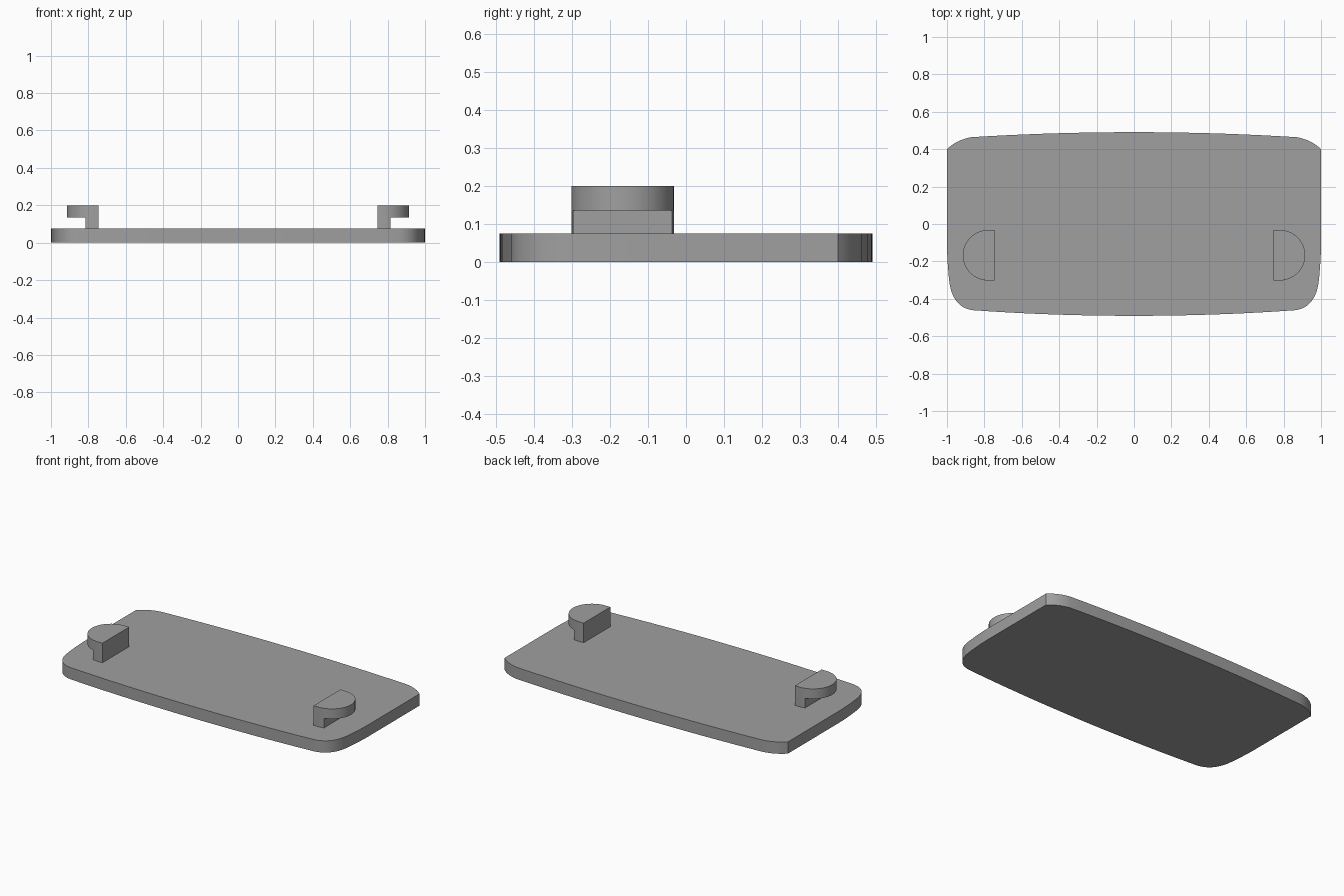
import bpy, bmesh, math
from mathutils import Vector

if "Cube" in bpy.data.objects:
    bpy.data.objects.remove(bpy.data.objects["Cube"])

grey = bpy.data.materials.new("mid grey")
grey.diffuse_color = (0.35, 0.35, 0.35, 1)
grey.use_nodes = True
grey.node_tree.nodes["Principled BSDF"].inputs["Base Color"].default_value = grey.diffuse_color


def bezier(a, b, c, n):
    """Points on a quadratic curve from a to c, steered by b."""
    a, b, c = Vector(a), Vector(b), Vector(c)
    return [a * (1 - t) ** 2 + b * 2 * t * (1 - t) + c * t * t
            for t in (i / n for i in range(n + 1))]


def clean(points):
    """Drop repeated neighbours from a closed outline."""
    return [p for i, p in enumerate(points) if (p - points[i - 1]).length > 1e-4]


def prism(bm, outline, z0, z1):
    """Extrude a counter-clockwise outline between two heights."""
    low = [bm.verts.new((x, y, z0)) for x, y in outline]
    high = [bm.verts.new((x, y, z1)) for x, y in outline]
    bm.faces.new(low[::-1])
    bm.faces.new(high)
    n = len(outline)
    for i in range(n):
        j = (i + 1) % n
        bm.faces.new((low[i], low[j], high[j], high[i]))


def finish(name, bm):
    bmesh.ops.recalc_face_normals(bm, faces=bm.faces)
    mesh = bpy.data.meshes.new(name)
    bm.to_mesh(mesh)
    bm.free()
    mesh.materials.append(grey)
    obj = bpy.data.objects.new(name, mesh)
    bpy.context.collection.objects.link(obj)
    bpy.ops.object.select_all(action='DESELECT')
    obj.select_set(True)
    bpy.context.view_layer.objects.active = obj
    bpy.ops.object.shade_smooth_by_angle(angle=math.radians(30))
    return obj


# Base plate: bowed long edges, round front corners, clipped back corners
half = (bezier((0, -0.491), (0.44, -0.491), (0.86, -0.461), 10)
        + bezier((0.86, -0.461), (0.965, -0.448), (0.986, -0.32), 10)
        + bezier((0.986, -0.32), (0.998, -0.22), (1.0, -0.12), 5)
        + bezier((1.0, 0.40), (0.95, 0.45), (0.87, 0.464), 8)
        + bezier((0.87, 0.464), (0.44, 0.491), (0, 0.491), 10))
bm = bmesh.new()
prism(bm, clean(half + [Vector((-p.x, p.y)) for p in reversed(half)]), 0, 0.075)
finish("base_plate", bm)

# Hooks: D-shaped cap overhanging outwards on a narrower stem
INNER, STEM, CX, CY, R = 0.745, 0.815, 0.78, -0.167, 0.135


def d_outline(limit):
    """D shape cut off at x = limit."""
    a = math.acos(min(1, (limit - CX) / R))
    lo, hi = [a + (math.pi / 2 - a) * i / 16 for i in range(17)], []
    pts = [(CX + R * math.cos(t), CY - R * math.sin(t)) for t in reversed(lo)]
    pts += [(CX + R * math.cos(t), CY + R * math.sin(t)) for t in lo]
    return clean([Vector(p) for p in
                  [(INNER, CY - R)] + pts + [(INNER, CY + R)]])


for side, sign in (("left", -1), ("right", 1)):
    for part, limit, z0, z1 in (("stem", STEM, 0.075, 0.136),
                                ("cap", CX + R, 0.136, 0.2)):
        bm = bmesh.new()
        outline = [(sign * p.x, p.y) for p in d_outline(limit)]
        prism(bm, outline[::sign], z0, z1)
        finish(f"{side}_hook_{part}", bm)
